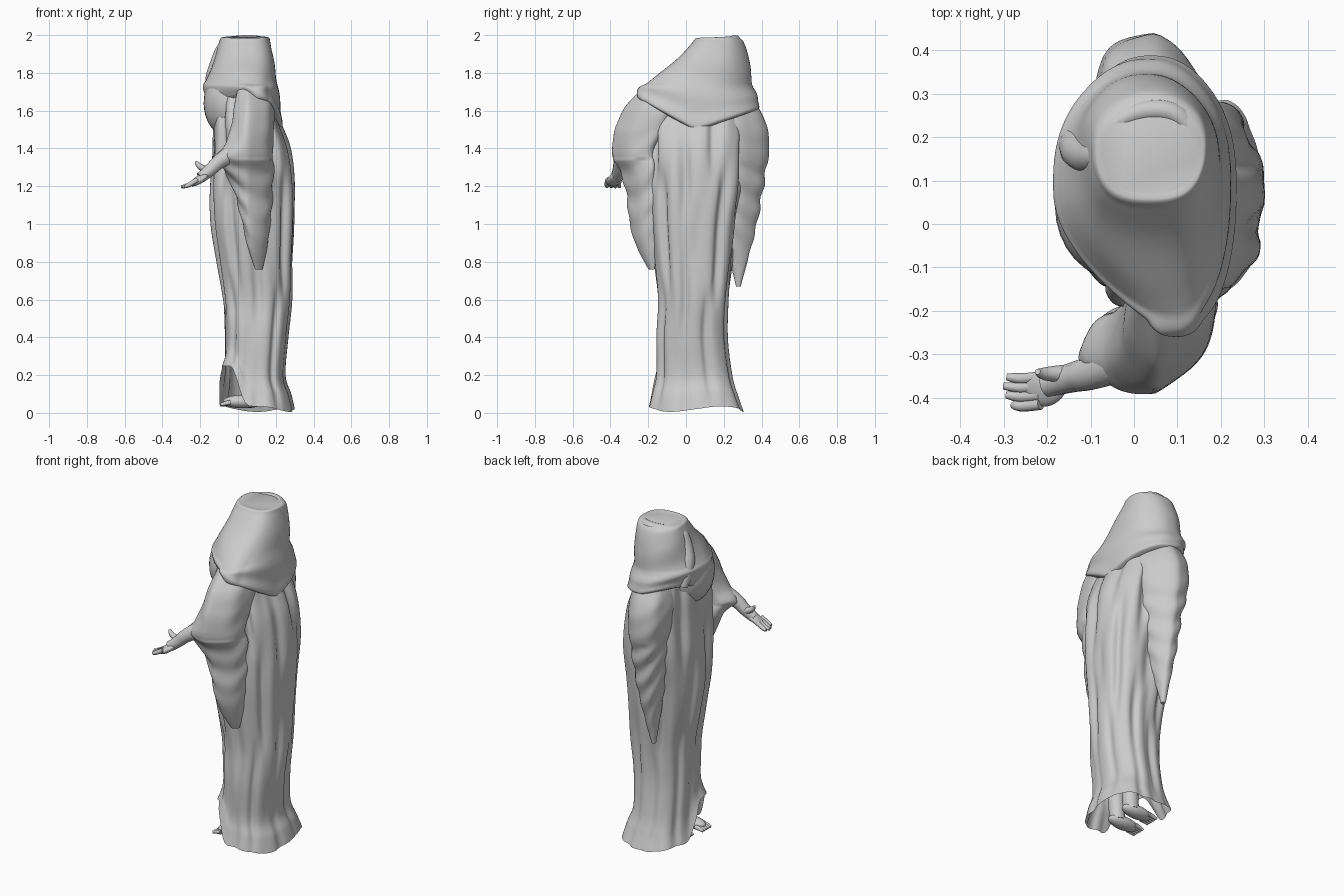
import bpy, bmesh, math
from mathutils import Vector

if "Cube" in bpy.data.objects:
    bpy.data.objects.remove(bpy.data.objects["Cube"])

stone = bpy.data.materials.new("pale_grey_stone")
stone.use_nodes = True
GREY = (0.6, 0.6, 0.6, 1)
stone.diffuse_color = GREY
stone.node_tree.nodes["Principled BSDF"].inputs["Base Color"].default_value = GREY


def finish(obj):
    obj.data.materials.clear()
    obj.data.materials.append(stone)
    bpy.ops.object.select_all(action="DESELECT")
    obj.select_set(True)
    bpy.context.view_layer.objects.active = obj
    bpy.ops.object.shade_smooth_by_angle(angle=math.radians(50))


def sample(rows, t):
    """Smooth interpolation through the rows, t from 0 to 1."""
    f = t * (len(rows) - 1)
    i = min(int(f), len(rows) - 2)
    u = f - i
    a, b, c, d = (rows[max(0, min(len(rows) - 1, i + k))] for k in (-1, 0, 1, 2))
    return [q + u * (r - p + u * (2*p - 5*q + 4*r - s + u * (3*(q - r) + s - p))) / 2
            for p, q, r, s in zip(a, b, c, d)]


def loft(name, rows, shape, power=0.9, segs=96, steps=70, cap_low=False):
    """Rows are (z, x min, x max, y min, y max); shape adds folds and edges."""
    bm = bmesh.new()
    rings = []
    for j in range(steps + 1):
        t = j / steps
        z, x0, x1, y0, y1 = sample(rows, t)
        ring = []
        for k in range(segs):
            a = math.tau * k / segs
            c, s = (math.copysign(abs(v) ** power, v) for v in (math.cos(a), math.sin(a)))
            centre = Vector(((x0 + x1) / 2, (y0 + y1) / 2, z))
            out = Vector(((x1 - x0) / 2 * c, (y1 - y0) / 2 * s, 0))
            ring.append(bm.verts.new(shape(centre, out, a, t)))
        rings.append(ring)
    for lo, hi in zip(rings, rings[1:]):
        for k in range(segs):
            n = (k + 1) % segs
            bm.faces.new((lo[k], lo[n], hi[n], hi[k]))
    bm.faces.new(rings[-1])
    if cap_low:
        bm.faces.new(rings[0][::-1])
    bmesh.ops.recalc_face_normals(bm, faces=bm.faces)
    mesh = bpy.data.meshes.new(name)
    bm.to_mesh(mesh)
    bm.free()
    obj = bpy.data.objects.new(name, mesh)
    bpy.context.collection.objects.link(obj)
    finish(obj)


def limb(name, points):
    """Rounded tapering tube through (x, y, z, radius) points."""
    curve = bpy.data.curves.new(name, "CURVE")
    curve.dimensions = "3D"
    curve.bevel_depth = 1
    curve.bevel_resolution = 4
    curve.use_fill_caps = True
    spline = curve.splines.new("NURBS")
    spline.points.add(len(points) - 1)
    spline.use_endpoint_u = True
    spline.order_u = 3
    for p, (x, y, z, r) in zip(spline.points, points):
        p.co = (x, y, z, 1)
        p.radius = r
    obj = bpy.data.objects.new(name, curve)
    bpy.context.collection.objects.link(obj)
    bpy.ops.object.select_all(action="DESELECT")
    obj.select_set(True)
    bpy.context.view_layer.objects.active = obj
    bpy.ops.object.convert(target="MESH")
    finish(bpy.context.object)


def ball(name, loc, scale, turn=(0, 0, 0)):
    bpy.ops.mesh.primitive_uv_sphere_add(segments=32, ring_count=18, location=loc, rotation=turn)
    obj = bpy.context.object
    obj.name = name
    obj.scale = scale
    finish(obj)


# Long gown with wavering vertical folds and a hem lifted over the feet
def gown_shape(c, out, a, t):
    z = c.z
    fade = min(1, 0.45 + t)
    sway = 0.6 * math.sin(5 * z)
    f = math.sin(9 * a + 2 * sway) + 0.6 * math.sin(14 * a - 2 * sway + 1)
    f = f - 0.5 * abs(f)
    corner = 0.11 * max(0, math.sin(a)) * abs(math.sin(2 * a))
    p = c + out * (1 + 0.045 * fade * f - 0.01 + corner)
    d = (a - math.radians(212) + math.pi) % math.tau - math.pi
    lift = 0.25 * math.exp(-(d / 0.6) ** 4) + 0.015 * math.sin(3 * a) * (1 - t)
    p.z = z + lift * max(0, 1 - z / 0.6)
    return p


loft("gown", [
    (0.02, -0.10, 0.30, -0.20, 0.30), (0.10, -0.08, 0.28, -0.18, 0.27),
    (0.20, -0.07, 0.25, -0.16, 0.24), (0.4, -0.07, 0.265, -0.16, 0.215),
    (0.6, -0.08, 0.285, -0.15, 0.22), (0.8, -0.11, 0.29, -0.17, 0.24),
    (1.0, -0.14, 0.30, -0.19, 0.26), (1.2, -0.145, 0.30, -0.20, 0.29),
    (1.4, -0.135, 0.275, -0.21, 0.30), (1.55, -0.13, 0.22, -0.20, 0.30),
    (1.7, -0.11, 0.17, -0.14, 0.27)], gown_shape, segs=144)
ball("chest", (-0.03, 0.04, 1.64), (0.152, 0.17, 0.19))


# Mantle over the shoulders, its lower edge dipping to a point behind
def mantle_shape(c, out, a, t):
    wave = math.sin(34 * c.z + 3 * math.sin(a + 0.5)) * (1 - t) * t
    p = c + out * (1 + 0.06 * wave + 0.012 * math.sin(5 * a))
    # the left shoulder sits further back, so the front narrows towards it
    low = max(0, 0.06 - p.y)
    if p.x < 0.16:
        p.x += (0.16 - p.x) * min(0.5, 5.5 * low * low + 0.25 * low)
    lift = (0.55 if p.y < 0.05 else 0.33) * abs(p.y - 0.05) + 0.09 * max(0, -math.cos(a))
    p.z += min(0.19, lift) * max(0, 1 - (p.z - 1.5) / 0.25)
    p.z -= 0.06 * max(0, 0.1 - p.y) * t
    # the broken neck is highest at its right rear
    p.z += max(0, t - 0.9) * 0.5 * (p.y - 0.18)
    return p


loft("mantle", [
    (1.49, -0.13, 0.205, -0.22, 0.35), (1.51, -0.15, 0.235, -0.26, 0.385),
    (1.6, -0.17, 0.225, -0.26, 0.375), (1.71, -0.185, 0.215, -0.25, 0.355),
    (1.79, -0.155, 0.20, -0.16, 0.34), (1.89, -0.12, 0.185, -0.04, 0.33),
    (1.96, -0.10, 0.172, 0.03, 0.305), (1.985, -0.09, 0.165, 0.05, 0.28),
    (1.99, -0.07, 0.15, 0.07, 0.265)], mantle_shape, power=0.85)

# Rolled front edge of the mantle and the raised neck rim
limb("mantle_front_edge", [
    (-0.03, 0.2, 1.96, 0.02), (-0.08, 0.16, 1.95, 0.03), (-0.105, 0.15, 1.86, 0.04),
    (-0.14, 0.18, 1.74, 0.045), (-0.13, 0.22, 1.64, 0.03)])
limb("mantle_neck_rim", [
    (-0.06, 0.22, 1.97, 0.02), (0.0, 0.265, 1.975, 0.025), (0.11, 0.26, 1.975, 0.025),
    (0.14, 0.17, 1.96, 0.02), (0.12, 0.11, 1.94, 0.012)])


# Wide hanging sleeves with slanting folds
def sleeve_shape(side):
    def shape(c, out, a, t):
        f = math.sin(44 * c.z + side * 5 * math.sin(a) + 2 * math.cos(a))
        ripple = 0.06 * f * math.sin(math.pi * t) * (1 if t < 0.6 else 0.3)
        p = c + out * (1 + ripple + 0.03 * t * math.sin(6 * a))
        # the cloth curves in around the back
        p.y -= 0.5 * side * max(0, p.x - 0.05)
        return p
    return shape


loft("left_sleeve", [
    (0.76, 0.09, 0.13, -0.225, -0.20), (0.88, 0.05, 0.155, -0.28, -0.18),
    (1.0, 0.025, 0.17, -0.31, -0.17), (1.1, 0.0, 0.18, -0.315, -0.16),
    (1.2, -0.03, 0.185, -0.325, -0.16), (1.29, -0.08, 0.185, -0.355, -0.18),
    (1.35, -0.12, 0.185, -0.385, -0.19), (1.42, -0.07, 0.185, -0.39, -0.17),
    (1.52, -0.035, 0.19, -0.37, -0.12), (1.62, -0.02, 0.19, -0.325, -0.08),
    (1.72, 0.0, 0.16, -0.23, -0.08)], sleeve_shape(-1), segs=64, cap_low=True)
loft("right_sleeve", [
    (0.67, 0.01, 0.035, 0.265, 0.29), (0.84, -0.01, 0.07, 0.225, 0.335),
    (1.0, -0.03, 0.11, 0.2, 0.375), (1.2, -0.05, 0.145, 0.18, 0.41),
    (1.4, -0.085, 0.175, 0.17, 0.44), (1.55, -0.09, 0.175, 0.15, 0.418),
    (1.68, -0.06, 0.13, 0.14, 0.34)], sleeve_shape(1), segs=64, cap_low=True)

# Outstretched left hand, palm up
limb("left_wrist", [
    (-0.02, -0.31, 1.38, 0.05), (-0.1, -0.345, 1.335, 0.04), (-0.15, -0.355, 1.28, 0.033),
    (-0.2, -0.37, 1.245, 0.03)])
ball("left_palm", (-0.205, -0.378, 1.235), (0.058, 0.042, 0.021), (0, math.radians(-32), 0.35))
for i in range(4):
    y = -0.352 - 0.021 * i
    tip = -0.285 - 0.016 * math.sin(i + 0.5)
    limb(f"left_finger_{i + 1}", [
        (-0.215, y, 1.235, 0.013), (-0.25, y - 0.005, 1.212, 0.013),
        (-0.275, y - 0.003, 1.2, 0.012), (tip, y, 1.197, 0.008)])
limb("left_thumb", [
    (-0.15, -0.345, 1.28, 0.022), (-0.19, -0.345, 1.295, 0.018),
    (-0.215, -0.345, 1.315, 0.013), (-0.222, -0.34, 1.33, 0.007)])

# Bare feet under the lifted hem
for side, y, x in (("left", -0.07, 0.0), ("right", 0.07, 0.02)):
    ball(side + "_foot", (x + 0.02, y, 0.06), (0.1, 0.045, 0.035))
    limb(side + "_ankle", [
        (x + 0.06, y, 0.06, 0.045), (x + 0.07, y, 0.2, 0.045), (x + 0.08, y, 0.4, 0.06)])
    for i in range(5):
        ty = y - 0.036 + 0.018 * i
        limb(f"{side}_toe_{i + 1}", [
            (x - 0.04, ty, 0.055, 0.013), (x - 0.075, ty, 0.05, 0.011),
            (x - 0.092, ty, 0.042, 0.008)])
